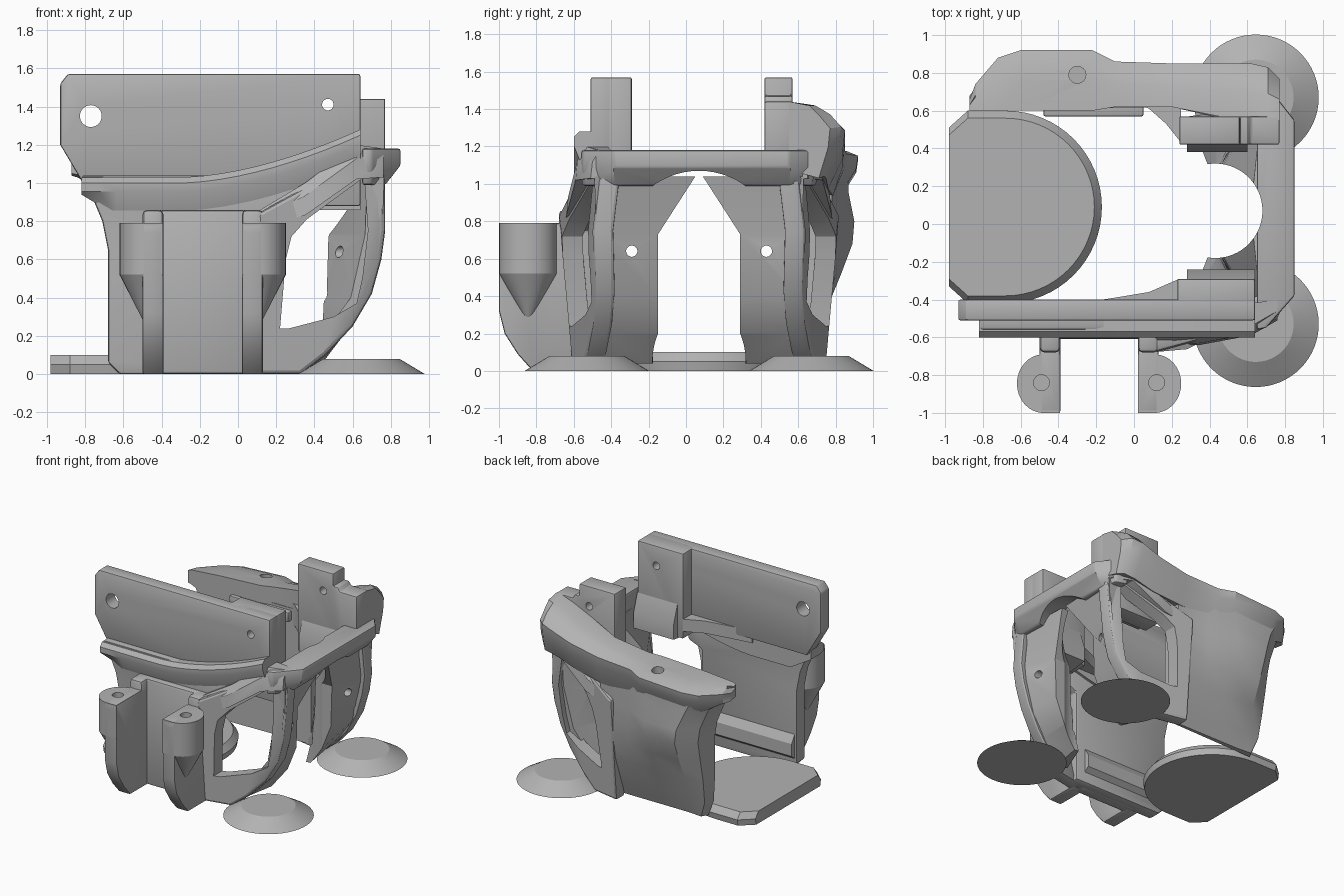
import bpy, bmesh, math
from mathutils import Vector

old = bpy.data.objects.get("Cube")
if old:
    bpy.data.objects.remove(old, do_unlink=True)

grey = bpy.data.materials.new("plain_grey")
grey.use_nodes = True
grey.diffuse_color = (0.45, 0.45, 0.45, 1)
grey.node_tree.nodes["Principled BSDF"].inputs["Base Color"].default_value = (0.45, 0.45, 0.45, 1)

MID = 0.07  # plane of symmetry between front and back halves


def make(name, bm):
    bmesh.ops.recalc_face_normals(bm, faces=bm.faces)
    mesh = bpy.data.meshes.new(name)
    bm.to_mesh(mesh)
    bm.free()
    mesh.materials.append(grey)
    ob = bpy.data.objects.new(name, mesh)
    bpy.context.collection.objects.link(ob)
    return ob


def loft(name, rings):
    """Closed solid through rings of equal point count."""
    bm = bmesh.new()
    rows = [[bm.verts.new(p) for p in r] for r in rings]
    n = len(rows[0])
    for a, b in zip(rows, rows[1:]):
        for i in range(n):
            j = (i + 1) % n
            bm.faces.new((a[i], a[j], b[j], b[i]))
    bm.faces.new(rows[0])
    bm.faces.new(rows[-1])
    return make(name, bm)


def prism(name, pts, axis, lo, hi):
    """Extrude a 2D outline along one axis."""
    def put(p, d):
        q = list(p)
        q.insert("xyz".index(axis), d)
        return q
    return loft(name, [[put(p, d) for p in pts] for d in (lo, hi)])


def box(name, x, y, z):
    return prism(name, [(x[0], y[0]), (x[1], y[0]), (x[1], y[1]), (x[0], y[1])], "z", *z)


def circle(cx, cy, r, n=32):
    return [(cx + r * math.cos(math.tau * i / n), cy + r * math.sin(math.tau * i / n)) for i in range(n)]


def finish(ob, bevel=0.0, cutters=(), warp=None):
    """Round the edges, cut the openings, bend and smooth."""
    if bevel:
        m = ob.modifiers.new("round", "BEVEL")
        m.width, m.segments, m.limit_method = bevel, 2, "ANGLE"
        m.angle_limit = math.radians(35)
    for c in cutters:
        c.hide_render = True
        m = ob.modifiers.new("cut", "BOOLEAN")
        m.object, m.solver = c, "EXACT"
    deps = bpy.context.evaluated_depsgraph_get()
    deps.update()
    mesh = bpy.data.meshes.new_from_object(ob.evaluated_get(deps))
    ob.modifiers.clear()
    ob.data = mesh
    for c in cutters:
        bpy.data.objects.remove(c, do_unlink=True)
    if warp:
        for v in mesh.vertices:
            v.co = warp(v.co)
    mesh.shade_smooth()
    mesh.set_sharp_from_angle(angle=math.radians(25))
    return ob


def mirrored(ob, name):
    """Copy across the middle plane in y."""
    mesh = ob.data.copy()
    for v in mesh.vertices:
        v.co.y = 2 * MID - v.co.y
    mesh.flip_normals()
    new = bpy.data.objects.new(name, mesh)
    bpy.context.collection.objects.link(new)


# Round feet and D-shaped base plate
for name, y in (("front_foot", -0.53), ("back_foot", 0.67)):
    finish(loft(name, [[(*p, z) for p in circle(0.645, y, r, 64)] for r, z in ((0.333, 0), (0.2, 0.08))]))


def d_shape(r, z):
    arc = [(-0.68 + r * math.cos(a), 0.09 + r * math.sin(a), z)
           for a in [math.pi * (i / 32 - 0.5) for i in range(33)]]
    return arc + [(-0.88, 0.09 + r, z), (-0.98, r, z), (-0.98, 0.18 - r, z), (-0.88, 0.09 - r, z)]


finish(loft("base_plate", [d_shape(0.5, 0), d_shape(0.51, 0.05), d_shape(0.47, 0.1)]))

# Front wall with a flared left edge
wall = [(-0.62, 0), (-0.68, 0.06), (-0.68, 0.65), (-0.71, 0.8), (-0.76, 0.92), (-0.82, 1.04),
        (0.3, 1.04), (0.3, 0.8), (0.18, 0.75), (0.18, 0)]
finish(prism("front_wall", wall, "y", -0.56, -0.45), 0.015)
finish(box("front_panel", (-0.45, 0.08), (-0.61, -0.5), (0, 0.86)), 0.02)
finish(prism("inner_shelf", [(-0.46, 0.08), (-0.41, 0.12), (-0.41, 0.22), (-0.46, 0.3)], "x", -0.66, 0.1))

# Upper mounting plate with its thick end block
plate = [(-0.93, 1.2), (-0.93, 1.52), (-0.89, 1.57), (0.64, 1.57), (0.64, 1.1), (0.2, 0.98), (-0.8, 0.98)]
finish(prism("upper_plate", plate, "y", -0.51, -0.4), 0.01,
       [prism("hole", circle(-0.77, 1.35, 0.057), "y", -0.7, -0.2),
        prism("hole", circle(0.47, 1.41, 0.03), "y", -0.7, -0.2)])
finish(box("plate_block", (0.23, 0.64), (-0.45, -0.29), (0.88, 1.57)), 0.01,
       [prism("hole", circle(0.47, 1.41, 0.03), "y", -0.7, -0.2)])
finish(prism("plate_block_foot", [(-0.29, 1.15), (-0.24, 1.0), (-0.24, 0.88), (-0.4, 0.86), (-0.4, 1.15)],
             "x", 0.28, 0.64))
finish(prism("plate_ledge", [(-0.3, -0.42), (-0.1, -0.39), (0.08, -0.36), (0.24, -0.29), (0.24, -0.45),
                             (-0.3, -0.45)], "z", 0.94, 1.04))

# Sweeping front lip
rings = []
for i in range(17):
    x = -0.82 + 1.46 * i / 16
    t = max(0, (x + 0.3) / 0.94)
    z = 1.03 + 0.25 * t ** 1.7
    low = min(0.2, 0.09 + (x + 0.82) * 0.6)
    rings.append([(x, y, z + d) for y, d in
                  ((-0.43, 0), (-0.57, 0), (-0.6, -0.03), (-0.6, -0.075), (-0.55, -low), (-0.43, -low))])
finish(loft("front_lip", rings))

# Pair of clip posts: rib plus half-round boss tapering to a point
for name, x, s in (("right_post", -0.39, -1), ("left_post", 0.02, 1)):
    def screw():
        return [prism("hole", circle(x + s * 0.1, -0.84, 0.042), "z", 0.6, 0.9)]

    def half(scale, z):
        arc = [(x + s * (0.09 + 0.14 * scale * math.cos(a)), -0.845 + 0.155 * scale * math.sin(a), z)
               for a in [math.pi * (k / 16 - 0.5) for k in range(17)]]
        return arc + [(x + s * 0.002, -0.845 + 0.155 * scale, z), (x + s * 0.002, -0.845 - 0.155 * scale, z)]
    rib = [(-1, 0.74), (-1, 0.32), (-0.97, 0.2), (-0.9, 0.09), (-0.82, 0), (-0.55, 0), (-0.55, 0.79), (-1, 0.79)]
    finish(prism(name + "_rib", rib, "x", *sorted((x, x + s * 0.11))), 0.012, screw())
    finish(box(name + "_cap", sorted((x, x + s * 0.11)), (-0.68, -0.5), (0.5, 0.86)), 0.025)
    finish(loft(name + "_boss", [half(0.08, 0.27), half(1, 0.52), half(1, 0.79)]), 0, screw())


# Windowed corner frames, bulging outward at mid height
def bend(co):
    x, y, z = co
    return Vector((x, y + 0.34 * max(0, x - 0.2) + 0.12 * abs(z - 0.72), z))


frame = [(0.1, 0), (0.33, 0), (0.46, 0.1), (0.6, 0.25), (0.7, 0.42), (0.75, 0.6), (0.77, 0.75), (0.77, 1),
         (0.77, 1.14), (0.6, 1.14), (0.32, 0.96), (0.1, 0.84)]
window = [(0.22, 0.24), (0.27, 0.24), (0.5, 0.3), (0.62, 0.37), (0.65, 0.5), (0.68, 0.75), (0.66, 1.03),
          (0.36, 0.81), (0.28, 0.72), (0.25, 0.6)]
corner = finish(prism("front_corner_frame", frame, "y", -0.69, -0.58), 0.02,
                [prism("opening", window, "y", -0.9, -0.3)], bend)
mirrored(corner, "back_corner_frame")

# Diagonal braces joining the posts to the side beam
sections = [(0.1, -0.65, -0.5, 0.77, 0.85), (0.35, -0.64, -0.5, 0.83, 1.0), (0.62, -0.59, -0.42, 1.02, 1.2),
            (0.76, -0.51, -0.4, 1.03, 1.18)]
rings = [[(x, yo, zl), (x, yo + 0.01, 0.4 * zl + 0.6 * zh), (x, yo + 0.05, zh), (x, yi, zh), (x, yi, zl)]
         for x, yo, yi, zl, zh in sections]
mirrored(finish(loft("front_brace", rings)), "back_brace")

# Thick side legs with a screw hole, flush with the corner frames and leaning out to the beam
leg_rows = [(0.04, 0.4, 0.43, 0.38, 0.29, 0.57), (0.2, 0.44, 0.55, 0.53, 0.29, 0.59),
            (0.4, 0.45, 0.63, 0.68, 0.29, 0.6), (0.73, 0.46, 0.64, 0.755, 0.29, 0.62),
            (1.04, 0.62, 0.74, 0.765, 0.09, 0.63)]
rings = [[(xo, ya, z), (xp, yb, z), (xp - 0.09, yb, z), (xi, ya, z)] for z, xi, xo, xp, ya, yb in leg_rows]
leg = finish(loft("back_side_leg", rings), 0,
             [prism("hole", circle(0.43, 0.64, 0.03), "x", 0.2, 1),
              prism("round_opening", circle(0.43, MID, 0.25, 64), "z", -0.1, 1.3)])
mirrored(leg, "front_side_leg")

# Side beam with a sloping lower face and an arched underside
rings = [[(0.65, -0.56, z), (0.7, -0.56 + c, z), (xo, -0.38, z), (xo, 0.55, z), (0.74, 0.7 - c, z), (0.65, 0.7, z)]
         for z, xo, c in ((0.99, 0.77, 0.03), (1.09, 0.85, 0.01), (1.18, 0.85, 0.01))]
finish(loft("side_beam", rings), 0.012,
       [prism("arch", circle(MID, 0.65, 0.42, 64), "x", 0.4, 1),
        prism("round_opening", circle(0.43, MID, 0.25, 64), "z", 0.5, 1.3)])

# Back shell: bulging wall that narrows at the waist
rings = []
for z, left, y in ((0.02, -0.62, 0.64), (0.15, -0.67, 0.69), (0.35, -0.68, 0.76), (0.52, -0.68, 0.83),
                   (0.68, -0.68, 0.89), (0.8, -0.7, 0.9), (0.95, -0.76, 0.87), (1.08, -0.83, 0.87)):
    rings.append([(left, 0.6, z), (left + 0.03, 0.5 * y + 0.33, z), (left + 0.16, y, z), (-0.25, y, z),
                  (-0.05, min(y, 0.8), z), (0.22, min(y, 0.78), z), (0.22, 0.62, z)])
finish(loft("back_shell", rings))

# Back rim rising toward the side beam
rings = []
for x, yi, yo, z in ((-0.87, 0.6, 0.66, 1.15), (-0.84, 0.6, 0.74, 1.16), (-0.72, 0.6, 0.88, 1.17),
                     (-0.6, 0.6, 0.92, 1.18), (-0.22, 0.6, 0.92, 1.2), (-0.1, 0.62, 0.86, 1.21),
                     (0.2, 0.62, 0.85, 1.25), (0.45, 0.57, 0.85, 1.33), (0.62, 0.55, 0.85, 1.41),
                     (0.71, 0.55, 0.83, 1.44), (0.77, 0.55, 0.77, 1.44)):
    mid = 0.5 * (yi + yo)
    drop = 0.05 + 0.12 * max(0, x)
    deep = min(1, (x + 1.05) / 0.45) + 0.6 * max(0, x)
    rings.append([(x, yi, z), (x, mid, z - drop * 0.15), (x, yo - 0.06, z - drop * 0.5), (x, yo, z - drop),
                  (x, yo - 0.01, z - drop - 0.07 * deep), (x, mid + 0.05, z - 0.28 * deep), (x, yi, z - 0.25 * deep)])
finish(loft("back_rim", rings), 0, [prism("hole", circle(-0.3, 0.79, 0.045), "z", 1.05, 1.4)])

# Back mounting block, stepped on top
step = [(0.24, 0.86), (0.67, 0.86), (0.77, 1.1), (0.77, 1.44), (0.62, 1.44), (0.6, 1.47), (0.56, 1.47),
        (0.56, 1.57), (0.24, 1.57)]
finish(prism("back_block", step, "y", 0.42, 0.57), 0.01,
       [prism("hole", circle(0.47, 1.41, 0.03), "y", 0.3, 0.7)])
finish(prism("back_block_foot", [(0.42, 1.12), (0.38, 1.0), (0.38, 0.88), (0.5, 0.86), (0.5, 1.12)], "x", 0.28, 0.6))
finish(prism("back_web", [(-0.02, 0.65), (0.08, 0.61), (0.17, 0.53), (0.25, 0.43), (0.25, 0.65)], "z", 0.95, 1.12))
finish(box("back_inner_bar", (-0.48, 0.05), (0.57, 0.66), (0.98, 1.06)), 0.01)
